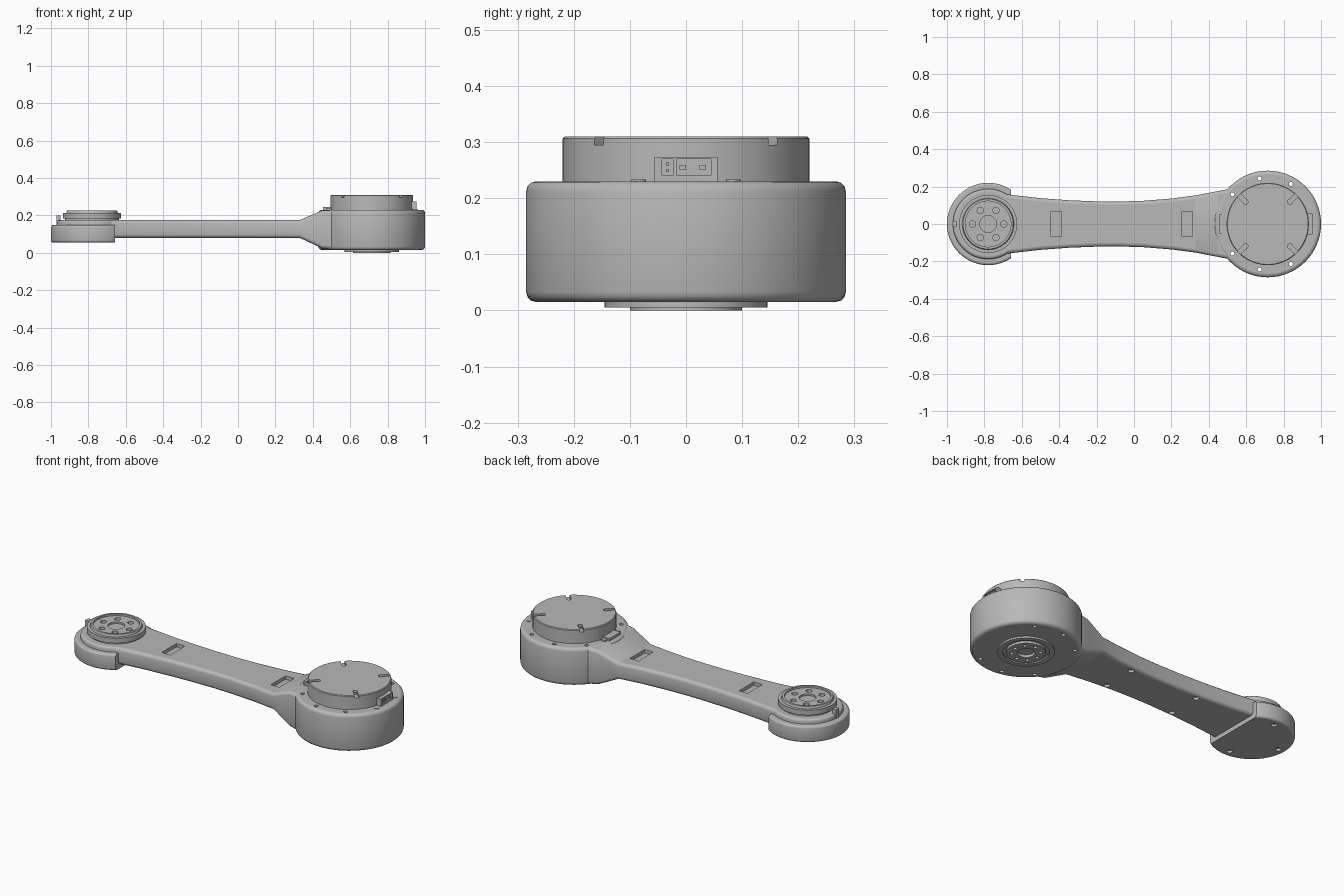
import bpy, bmesh
from math import pi, sin, cos, radians
from mathutils import Matrix

if "Cube" in bpy.data.objects:
    bpy.data.objects.remove(bpy.data.objects["Cube"], do_unlink=True)

grey = bpy.data.materials.new("cast grey")
grey.use_nodes = True
grey.diffuse_color = (0.48, 0.48, 0.48, 1)
grey.node_tree.nodes["Principled BSDF"].inputs["Base Color"].default_value = (0.48, 0.48, 0.48, 1)

BIG, SMALL = 0.715, -0.78      # x of the two joint axes


def finish(name, bm):
    bmesh.ops.recalc_face_normals(bm, faces=bm.faces)
    mesh = bpy.data.meshes.new(name)
    bm.to_mesh(mesh)
    bm.free()
    obj = bpy.data.objects.new(name, mesh)
    bpy.context.collection.objects.link(obj)
    mesh.materials.append(grey)
    return obj


def loft(bm, rings):
    """Skin closed rings of points and cap both ends."""
    rings = [[bm.verts.new(p) for p in ring] for ring in rings]
    n = len(rings[0])
    for a, b in zip(rings, rings[1:]):
        for i in range(n):
            j = (i + 1) % n
            bm.faces.new((a[i], a[j], b[j], b[i]))
    bm.faces.new(rings[0])
    bm.faces.new(rings[-1])


def lathe(name, x, profile, segments=64):
    bm = bmesh.new()
    turns = [2 * pi * i / segments for i in range(segments)]
    loft(bm, [[(x + r * cos(t), r * sin(t), z) for t in turns] for r, z in profile])
    return finish(name, bm)


def rounded(r, z0, z1, b):
    """Cylinder profile with rounded rims."""
    arc = [radians(a) for a in (0, 30, 60, 90)]
    low = [(r - b + b * sin(a), z0 + b - b * cos(a)) for a in arc]
    return low + [(r - b + b * cos(a), z1 - b + b * sin(a)) for a in arc]


def box(bm, centre, size, turn=0, pivot=(0, 0, 0)):
    m = Matrix.Translation(pivot) @ Matrix.Rotation(turn, 4, 'Z')
    m = m @ Matrix.Translation(centre) @ Matrix.Diagonal((*size, 1))
    bmesh.ops.create_cube(bm, size=1, matrix=m)


def rod(bm, x, y, z0, z1, r, n=16):
    bmesh.ops.create_cone(bm, cap_ends=True, segments=n, radius1=r, radius2=r, depth=z1 - z0,
                          matrix=Matrix.Translation((x, y, (z0 + z1) / 2)))


def around(x, r, degrees):
    return [(x + r * cos(radians(a)), r * sin(radians(a))) for a in degrees]


def carve(obj, bm):
    cutter = finish("cutter", bm)
    mod = obj.modifiers.new("carve", 'BOOLEAN')
    mod.operation, mod.solver, mod.object = 'DIFFERENCE', 'EXACT', cutter
    bpy.context.view_layer.objects.active = obj
    bpy.ops.object.modifier_apply(modifier=mod.name)
    bpy.data.objects.remove(cutter, do_unlink=True)


def section(x, w, z0, z1, b=0.018):
    """Rounded rectangle across the arm."""
    pts = []
    for sy, sz, start in ((1, 1, 0), (-1, 1, 90), (-1, -1, 180), (1, -1, 270)):
        cz = z1 - b if sz > 0 else z0 + b
        for a in (0, 30, 60, 90):
            t = radians(start + a)
            pts.append((x, sy * (w - b) + b * cos(t), cz + b * sin(t)))
    return pts


# Arm: waisted bar that flares up to the large housing
bm = bmesh.new()
waist = [(-0.74, 0.166), (-0.65, 0.155), (-0.5, 0.138), (-0.35, 0.127), (-0.2, 0.121),
         (-0.08, 0.12), (0.05, 0.124), (0.2, 0.136), (0.33, 0.153)]
rings = [section(x, w, 0.08, 0.175) for x, w in waist]
rings += [section(0.45, 0.176, 0.024, 0.226), section(0.51, 0.188, 0.018, 0.228),
          section(0.6, 0.2, 0.018, 0.228)]
loft(bm, rings)
arm = finish("arm", bm)

bm = bmesh.new()
for x in (-0.415, 0.285):                       # pockets on top
    box(bm, (x, 0, 0.175), (0.055, 0.135, 0.04))
for x in (-0.33, 0.1):                          # screw recesses below
    for y in (-0.095, 0.095):
        rod(bm, x, y, 0.07, 0.095, 0.016)
carve(arm, bm)

# Large joint housing with through holes, which also pass through the arm
housing = lathe("large_housing", BIG, rounded(0.285, 0.015, 0.23, 0.018))
for part in (housing, arm):
    bm = bmesh.new()
    for x, y in around(BIG, 0.247, (60, 100, 140, 220, 260, 300)):
        rod(bm, x, y, 0, 0.3, 0.011)
    carve(part, bm)

bm = bmesh.new()
for x, y in around(BIG, 0.247, (-20, 20)):
    rod(bm, x, y, 0.22, 0.233, 0.013)
finish("housing_screws", bm)

# Motor cap with four round-ended radial slots
motor = lathe("motor_cap", BIG, [(0.22, 0.21), (0.22, 0.306), (0.216, 0.31)])
diagonals = (45, 135, 225, 315)
bm = bmesh.new()
for a in diagonals:
    box(bm, (0.2, 0, 0.31), (0.07, 0.022, 0.03), radians(a), (BIG, 0, 0))
carve(motor, bm)
bm = bmesh.new()
for x, y in around(BIG, 0.167, diagonals):
    rod(bm, x, y, 0.294, 0.325, 0.013)
carve(motor, bm)
bm = bmesh.new()
for x, y in around(BIG, 0.167, diagonals):
    rod(bm, x, y, 0.29, 0.3, 0.008)
finish("motor_screws", bm)

# Power connector on the outer side
bm = bmesh.new()
box(bm, (0.93, 0, 0.25), (0.05, 0.112, 0.046))
socket = finish("power_connector", bm)
bm = bmesh.new()
box(bm, (0.955, -0.033, 0.255), (0.02, 0.02, 0.03))
box(bm, (0.955, 0.014, 0.255), (0.02, 0.062, 0.03))
carve(socket, bm)
bm = bmesh.new()
for y in (-0.006, 0.03):
    box(bm, (0.947, y, 0.255), (0.012, 0.012, 0.008))
for z in (0.249, 0.261):
    box(bm, (0.947, -0.033, z), (0.012, 0.005, 0.005))
finish("connector_pins", bm)

# Signal connector facing the arm
bm = bmesh.new()
box(bm, (0.48, 0, 0.233), (0.05, 0.1, 0.024))
for y in (-0.06, 0.06):
    box(bm, (0.485, y, 0.231), (0.03, 0.02, 0.014))
finish("signal_connector", bm)

# Output hub under the large housing
hub = lathe("lower_hub", BIG, [(0.145, 0.03), (0.145, 0.005), (0.118, 0.005), (0.118, 0.013),
                               (0.1, 0.013), (0.1, 0), (0.045, 0), (0.045, 0.02)])
bm = bmesh.new()
for x, y in around(BIG, 0.073, range(0, 360, 45)):
    rod(bm, x, y, -0.01, 0.012, 0.01)
carve(hub, bm)

# Small joint: body, rotating hub and wrap-around cover
lathe("small_housing", SMALL, rounded(0.188, 0.085, 0.175, 0.014))
flange = lathe("upper_hub", SMALL, [(0.145, 0.16), (0.145, 0.184), (0.155, 0.184), (0.155, 0.213),
                                    (0.138, 0.213), (0.134, 0.226), (0.122, 0.226), (0.122, 0.215),
                                    (0.045, 0.215), (0.045, 0.205)])
bm = bmesh.new()
for x, y in around(SMALL, 0.083, range(0, 360, 60)):
    rod(bm, x, y, 0.2, 0.24, 0.017)
carve(flange, bm)

cover = lathe("small_cover", SMALL, rounded(0.22, 0.055, 0.148, 0.012))
bm = bmesh.new()
box(bm, (-0.557, 0, 0.1), (0.2, 0.6, 0.3))
for x, y in around(SMALL, 0.175, (90, 180, 270)):
    rod(bm, x, y, 0.04, 0.068, 0.015)
carve(cover, bm)

bm = bmesh.new()
box(bm, (-0.96, 0, 0.17), (0.022, 0.03, 0.06))
finish("cable_plug", bm)

# Smooth curved surfaces, keep machined edges crisp and level faces flat
bpy.ops.object.select_all(action='DESELECT')
meshes = [obj for obj in bpy.context.scene.objects if obj.type == 'MESH']
for obj in meshes:
    obj.select_set(True)
    bpy.context.view_layer.objects.active = obj
bpy.ops.object.shade_smooth_by_angle(angle=radians(32))
for obj in meshes:
    for face in obj.data.polygons:
        if abs(face.normal.z) > 0.999:
            face.use_smooth = False
